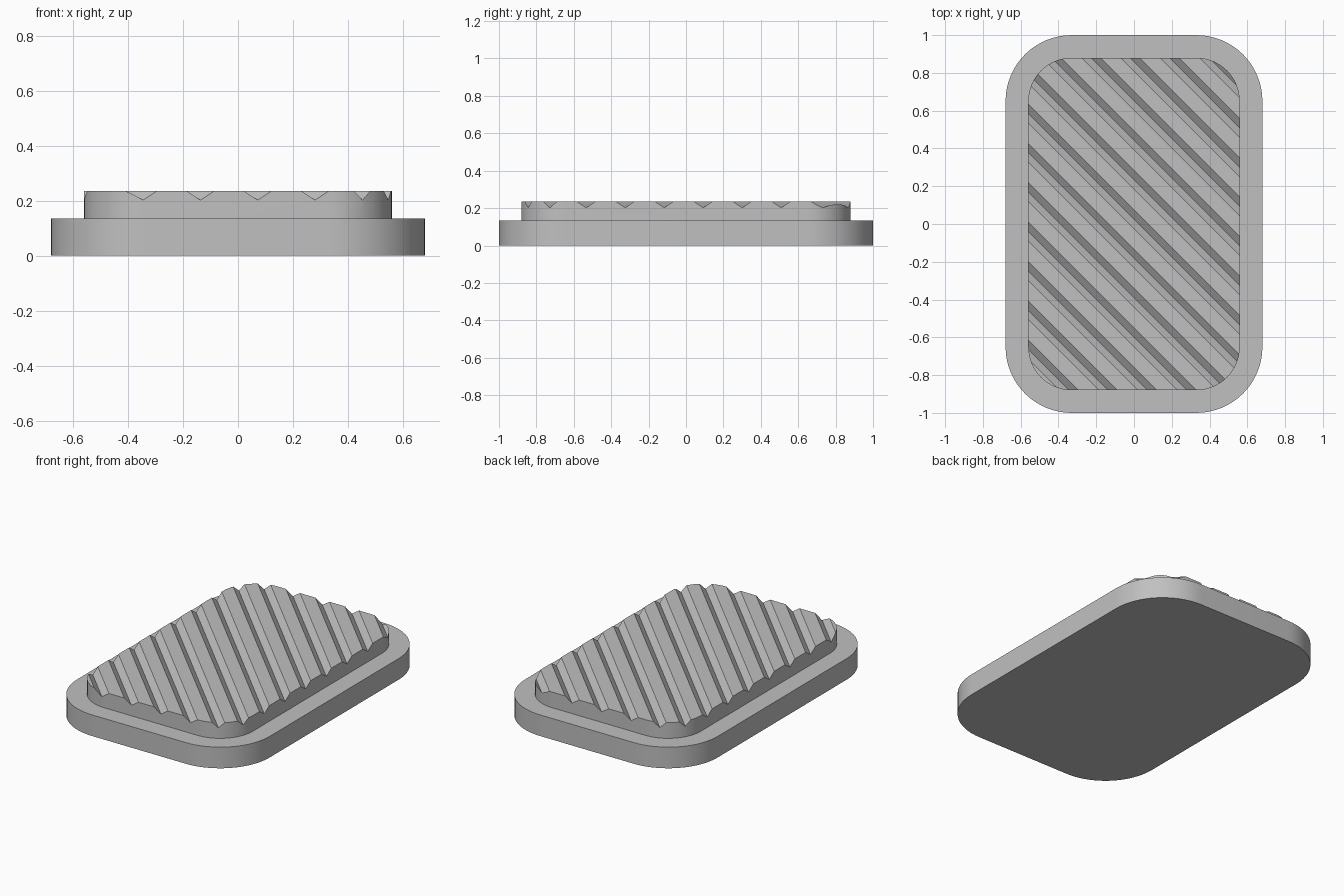
import bpy
import bmesh
from math import cos, sin, pi, radians
from mathutils import Vector

cube = bpy.data.objects.get("Cube")
if cube:
    bpy.data.objects.remove(cube, do_unlink=True)

# Single plain grey
grey = bpy.data.materials.new("plain grey")
grey.use_nodes = True
colour = (0.53, 0.53, 0.53, 1)
grey.diffuse_color = colour
grey.node_tree.nodes["Principled BSDF"].inputs["Base Color"].default_value = colour


def add_object(name, bm):
    bmesh.ops.recalc_face_normals(bm, faces=bm.faces)
    mesh = bpy.data.meshes.new(name)
    bm.to_mesh(mesh)
    bm.free()
    mesh.materials.append(grey)
    obj = bpy.data.objects.new(name, mesh)
    bpy.context.collection.objects.link(obj)
    return obj


def extrude_profile(bm, points, direction):
    face = bm.faces.new([bm.verts.new(p) for p in points])
    new = bmesh.ops.extrude_face_region(bm, geom=[face])["geom"]
    verts = [v for v in new if isinstance(v, bmesh.types.BMVert)]
    bmesh.ops.translate(bm, verts=verts, vec=direction)


def rounded_slab(name, half_x, half_y, radius, bottom, top, steps=16):
    corners = ((1, 1), (-1, 1), (-1, -1), (1, -1))
    points = []
    for quarter, (sx, sy) in enumerate(corners):
        for i in range(steps + 1):
            a = (quarter + i / steps) * pi / 2
            points.append((sx * (half_x - radius) + radius * cos(a),
                           sy * (half_y - radius) + radius * sin(a), bottom))
    bm = bmesh.new()
    extrude_profile(bm, points, Vector((0, 0, top - bottom)))
    return add_object(name, bm)


def shade(obj):
    bpy.ops.object.select_all(action='DESELECT')
    obj.select_set(True)
    bpy.context.view_layer.objects.active = obj
    bpy.ops.object.shade_smooth_by_angle(angle=radians(20))


# Base plate and raised tread pad
BASE_TOP, PAD_TOP = 0.135, 0.235
base = rounded_slab("base_plate", 0.68, 1.0, 0.35, 0, BASE_TOP)
pad = rounded_slab("tread_pad", 0.56, 0.88, 0.23, BASE_TOP, PAD_TOP)

# Diagonal V grooves: each runs along x + y = constant
FIRST, PITCH, COUNT = -1.225, 0.2085, 13
HALF_WIDTH, DEPTH, RISE = 0.05, 0.033, 0.02
spread = HALF_WIDTH * (1 + RISE / DEPTH)
bm = bmesh.new()
for i in range(COUNT):
    c = FIRST + i * PITCH
    section = ((-spread, PAD_TOP + RISE), (0, PAD_TOP - DEPTH), (spread, PAD_TOP + RISE))
    points = [((c + s) / 2 - 1.5, (c + s) / 2 + 1.5, z) for s, z in section]
    extrude_profile(bm, points, Vector((3, -3, 0)))
cutter = add_object("groove_cutter", bm)
cutter.hide_render = True

# Cut the grooves, then drop the helper
cut = pad.modifiers.new("grooves", 'BOOLEAN')
cut.operation = 'DIFFERENCE'
cut.solver = 'EXACT'
cut.object = cutter
bpy.context.view_layer.objects.active = pad
bpy.ops.object.modifier_apply(modifier=cut.name)
bpy.data.objects.remove(cutter, do_unlink=True)

for part in (base, pad):
    shade(part)
